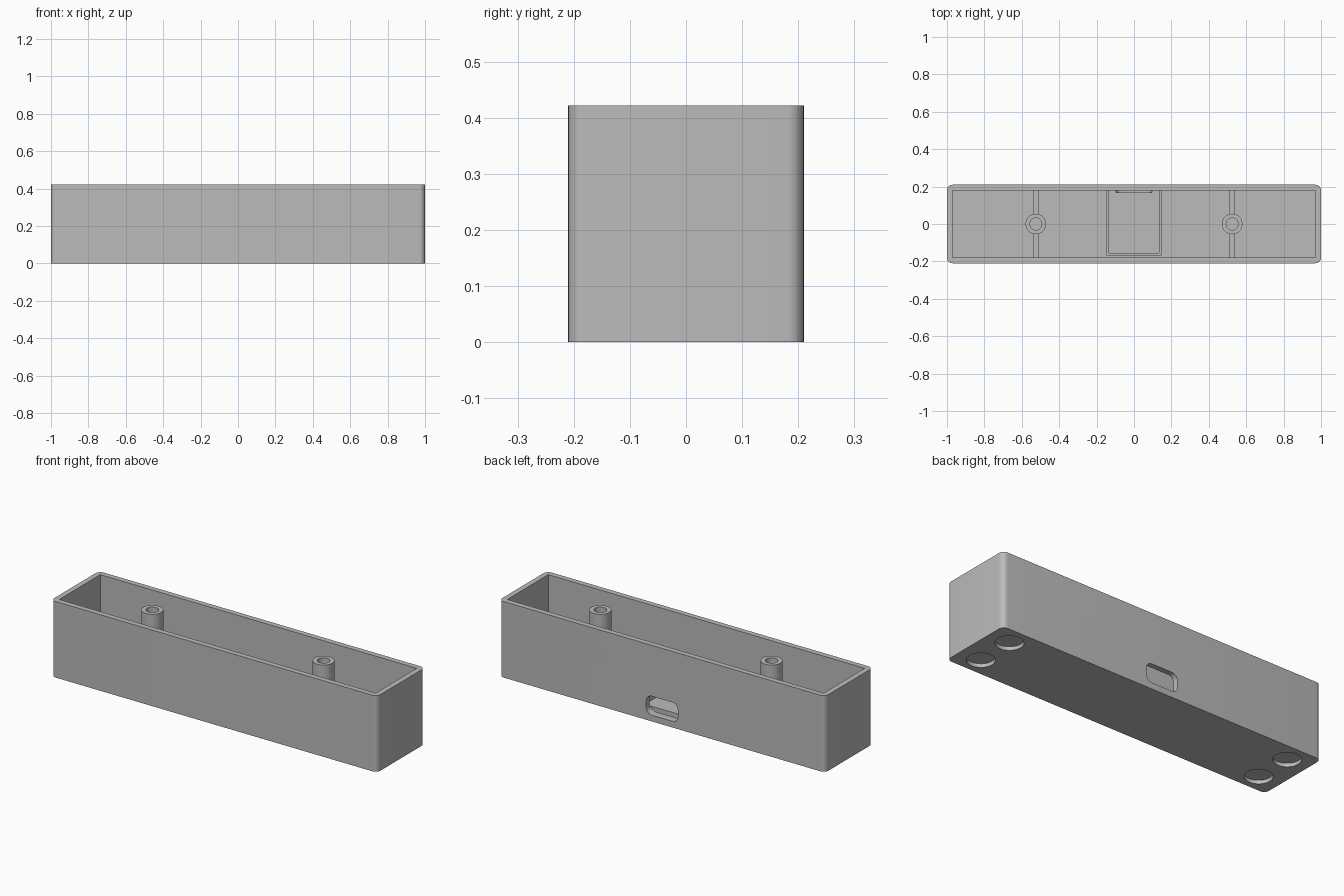
import bpy
import bmesh
from math import cos, sin, pi, radians
from mathutils import Matrix

default = bpy.data.objects.get("Cube")
if default:
    bpy.data.objects.remove(default, do_unlink=True)

# Overall dimensions
LENGTH, DEPTH, HEIGHT = 2.0, 0.42, 0.422
WALL, FLOOR = 0.03, 0.06
IN_X, IN_Y = LENGTH / 2 - WALL, DEPTH / 2 - WALL

grey = bpy.data.materials.new("plain_grey")
grey.use_nodes = True
grey.diffuse_color = (0.5, 0.5, 0.5, 1)
grey.node_tree.nodes["Principled BSDF"].inputs["Base Color"].default_value = grey.diffuse_color


def finish(name, bm):
    bmesh.ops.recalc_face_normals(bm, faces=bm.faces)
    mesh = bpy.data.meshes.new(name)
    bm.to_mesh(mesh)
    bm.free()
    mesh.materials.append(grey)
    obj = bpy.data.objects.new(name, mesh)
    bpy.context.collection.objects.link(obj)
    return obj


def select_only(obj):
    bpy.ops.object.select_all(action="DESELECT")
    obj.select_set(True)
    bpy.context.view_layer.objects.active = obj


def smooth(obj):
    select_only(obj)
    bpy.ops.object.shade_smooth_by_angle(angle=radians(35))


def box(name, x0, x1, y0, y1, z0, z1):
    bm = bmesh.new()
    bmesh.ops.create_cube(bm, size=1)
    for v in bm.verts:
        v.co.x = x1 if v.co.x > 0 else x0
        v.co.y = y1 if v.co.y > 0 else y0
        v.co.z = z1 if v.co.z > 0 else z0
    return finish(name, bm)


def rounded_prism(name, w, h, r, thickness, matrix, steps=8):
    """Rounded rectangle in local XY, extruded along local Z."""
    bm = bmesh.new()
    verts = []
    for i, (sx, sy) in enumerate([(1, 1), (-1, 1), (-1, -1), (1, -1)]):
        for k in range(steps + 1):
            a = (i + k / steps) * pi / 2
            verts.append(bm.verts.new((sx * (w / 2 - r) + r * cos(a),
                                       sy * (h / 2 - r) + r * sin(a), 0)))
    face = bm.faces.new(verts)
    top = bmesh.ops.extrude_face_region(bm, geom=[face])["geom"]
    bmesh.ops.translate(bm, vec=(0, 0, thickness),
                        verts=[g for g in top if isinstance(g, bmesh.types.BMVert)])
    bmesh.ops.transform(bm, matrix=matrix, verts=bm.verts)
    return finish(name, bm)


def cut(target, cutter):
    mod = target.modifiers.new("cut", "BOOLEAN")
    mod.operation, mod.solver, mod.object = "DIFFERENCE", "EXACT", cutter
    select_only(target)
    bpy.ops.object.modifier_apply(modifier=mod.name)
    bpy.data.objects.remove(cutter, do_unlink=True)


def revolve(name, profile, x, y, segments=32):
    bm = bmesh.new()
    verts = [bm.verts.new((r, 0, z)) for r, z in profile]
    edges = [bm.edges.new(pair) for pair in zip(verts, verts[1:])]
    bmesh.ops.spin(bm, geom=verts + edges, cent=(0, 0, 0), axis=(0, 0, 1),
                   angle=2 * pi, steps=segments, use_duplicate=False)
    bmesh.ops.remove_doubles(bm, verts=bm.verts, dist=0.0001)
    bmesh.ops.translate(bm, vec=(x, y, 0), verts=bm.verts)
    obj = finish(name, bm)
    smooth(obj)
    return obj


# Open tray with rounded upright corners
tray = rounded_prism("tray_shell", LENGTH, DEPTH, 0.03, HEIGHT, Matrix())
cut(tray, box("cavity_cutter", -IN_X, IN_X, -IN_Y, IN_Y, FLOOR, HEIGHT + 0.1))

# Connector opening through the back wall, biting slightly into the floor
port_place = Matrix.Translation((0, 0.3, 0.087)) @ Matrix.Rotation(pi / 2, 4, "X")
cut(tray, rounded_prism("port_cutter", 0.195, 0.105, 0.035, 0.132, port_place))

# Round foot recesses in the underside
for sx in (-1, 1):
    for sy in (-1, 1):
        bm = bmesh.new()
        bmesh.ops.create_cone(bm, cap_ends=True, segments=40, radius1=0.07, radius2=0.07,
                              depth=0.04, matrix=Matrix.Translation((sx * 0.873, sy * 0.107, 0)))
        cut(tray, finish("foot_recess_cutter", bm))
smooth(tray)

# Screw posts with blind holes, each braced by a low rib to both walls
POST_X, POST_TOP, BASE = 0.525, 0.415, FLOOR - 0.005
for side, sx in (("left", 1), ("right", -1)):
    revolve(side + "_screw_post",
            [(0.055, BASE), (0.055, POST_TOP), (0.032, POST_TOP), (0.032, 0.1), (0, 0.1)],
            sx * POST_X, 0)
    for end, sy in (("back", 1), ("front", -1)):
        y0, y1 = sorted((sy * 0.05, sy * (IN_Y + 0.005)))
        box(f"{side}_{end}_rib", sx * POST_X - 0.016, sx * POST_X + 0.016, y0, y1, BASE, 0.12)

# Low three-sided frame that holds the circuit board
OUT, THIN, FRONT, FRAME_TOP = 0.147, 0.012, -0.168, 0.1
for side, x0 in (("left", OUT - THIN), ("right", -OUT)):
    box(side + "_board_frame", x0, x0 + THIN, FRONT, IN_Y + 0.005, BASE, FRAME_TOP)
box("front_board_frame", THIN - OUT, OUT - THIN, FRONT, FRONT + THIN, BASE, FRAME_TOP)
